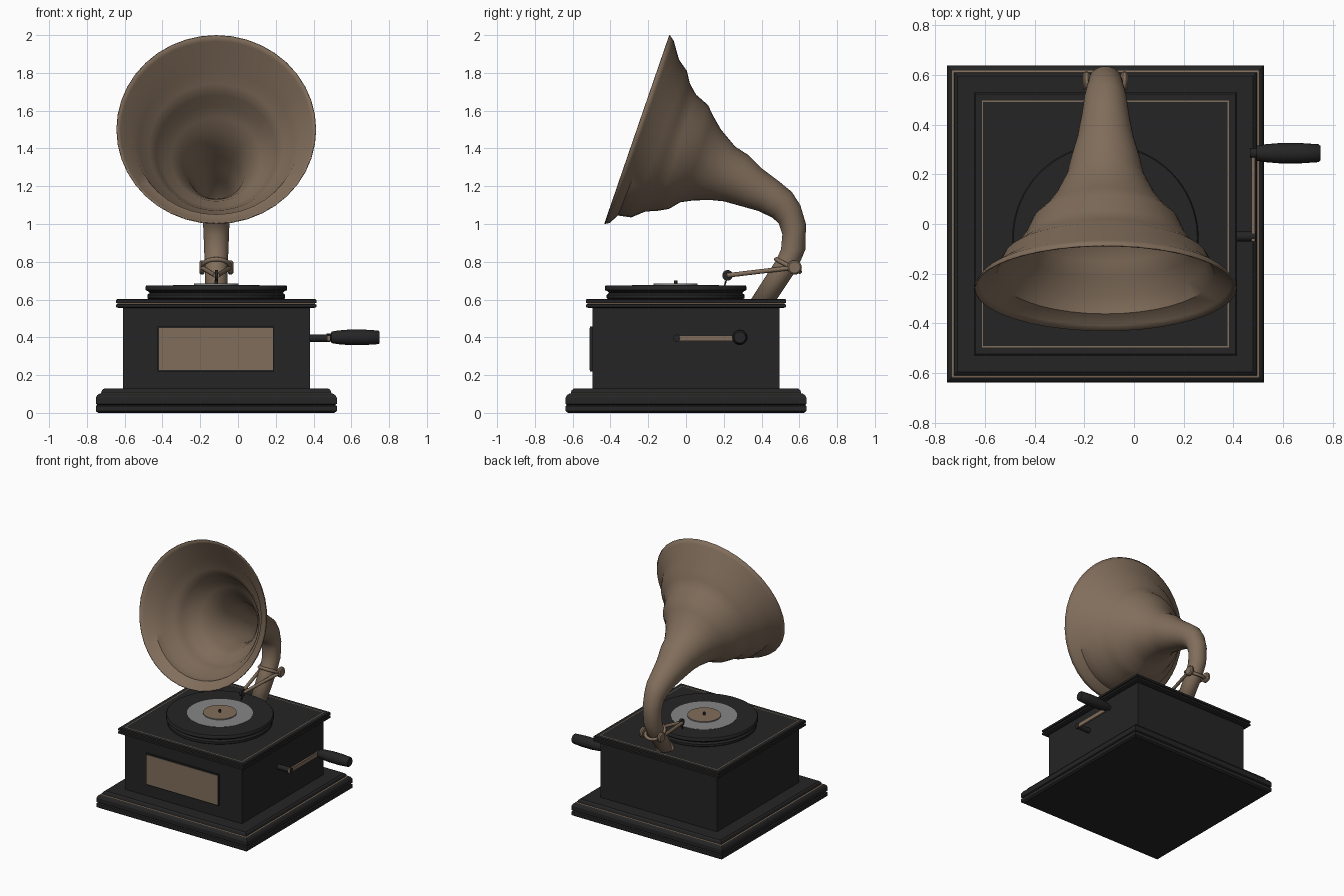
import bpy, bmesh, math
from mathutils import Matrix, Vector

cube = bpy.data.objects.get("Cube")
if cube:
    bpy.data.objects.remove(cube, do_unlink=True)

CX = -0.115  # centre line of the cabinet


def material(name, rgb):
    m = bpy.data.materials.new(name)
    m.use_nodes = True
    m.diffuse_color = (*rgb, 1)
    bsdf = next(n for n in m.node_tree.nodes if n.type == 'BSDF_PRINCIPLED')
    bsdf.inputs["Base Color"].default_value = (*rgb, 1)
    bsdf.inputs["Roughness"].default_value = 0.6
    return m


black = material("black lacquer", (0.018, 0.018, 0.018))
brass = material("dull brass", (0.22, 0.155, 0.105))
grey = material("record grey", (0.24, 0.24, 0.24))
MATS = (black, brass, grey)
K, B, G = range(3)


def finish(name, bm, smooth=True):
    bmesh.ops.remove_doubles(bm, verts=bm.verts, dist=1e-5)
    bmesh.ops.recalc_face_normals(bm, faces=bm.faces)
    mesh = bpy.data.meshes.new(name)
    bm.to_mesh(mesh)
    bm.free()
    for m in MATS:
        mesh.materials.append(m)
    ob = bpy.data.objects.new(name, mesh)
    bpy.context.collection.objects.link(ob)
    if smooth:
        bpy.ops.object.select_all(action='DESELECT')
        ob.select_set(True)
        bpy.context.view_layer.objects.active = ob
        bpy.ops.object.shade_smooth_by_angle(angle=math.radians(40))
    return ob


def skin(bm, rings, mats):
    """Bridge successive vertex rings; mats gives the colour of each band."""
    n = len(rings[0])
    for a, b, mat in zip(rings, rings[1:], mats):
        for i in range(n):
            j = (i + 1) % n
            bm.faces.new((a[i], a[j], b[j], b[i])).material_index = mat


def lathe(name, profile, place, seg=48, mat=K):
    """Turn (radius, height[, colour of the band ending here]); seg=4 makes square mouldings."""
    bm = bmesh.new()
    square = seg == 4
    scale, turn = (math.sqrt(2), math.pi / 4) if square else (1, 0)
    rings = []
    for p in profile:
        ring = []
        for i in range(seg):
            a = turn + math.tau * i / seg
            ring.append(bm.verts.new(place @ Vector(
                (p[0] * scale * math.cos(a), p[0] * scale * math.sin(a), p[1]))))
        rings.append(ring)
    skin(bm, rings, [p[2] if len(p) > 2 else mat for p in profile[1:]])
    return finish(name, bm, not square)


def box(name, lo, hi, mat):
    bm = bmesh.new()
    lo, hi = Vector(lo), Vector(hi)
    bmesh.ops.create_cube(bm, size=1, matrix=Matrix.Translation((lo + hi) / 2)
                          @ Matrix.Diagonal((*(hi - lo), 1)))
    for f in bm.faces:
        f.material_index = mat
    return finish(name, bm, False)


def along(start, direction):
    turn = Vector(direction).to_track_quat('Z', 'Y').to_matrix().to_4x4()
    return Matrix.Translation(start) @ turn


def rod(name, a, b, r, mat, seg=16):
    d = Vector(b) - Vector(a)
    return lathe(name, [(0, 0), (r, 0), (r, d.length), (0, d.length)], along(a, d), seg, mat)


centre = Matrix.Translation((CX, 0, 0))

# Cabinet: moulded base, plain body, grooved lid with brass inlay
lathe("base", [(0, 0), (.625, 0), (.638, .01), (.638, .036), (.63, .042), (.638, .048),
               (.638, .08), (.63, .094), (.618, .102), (.61, .104, B), (.605, .12),
               (.595, .128), (0, .128)], centre, 4)
lathe("cabinet_body", [(0, .12), (.495, .12), (.495, .56), (0, .56)], centre, 4)
lathe("lid", [(0, .555), (.515, .555), (.53, .56), (.53, .574), (.522, .576),
              (.522, .581, B), (.53, .583), (.53, .598), (.524, .603), (.497, .603),
              (.492, .603, B), (0, .603)], centre, 4)

# Front panel
box("panel_frame", (-.425, -.508, .218), (.19, -.49, .458), K)
box("front_panel", (-.418, -.511, .226), (.184, -.5, .45), B)

# Turntable with record, label and spindle
deck = Matrix.Translation((CX, -.055, 0))
lathe("turntable", [(0, .6), (.355, .6), (.365, .608), (.365, .625), (.352, .635),
                    (.362, .645), (.375, .65), (.375, .668), (.37, .675), (.23, .675),
                    (.23, .677, G), (.117, .677, G), (.117, .684, G), (0, .684, B)], deck, 64)
rod("spindle", (CX, -.055, .68), (CX, -.055, .702), .009, K)

# Horn: each station gives the outer and inner edge (y, z) of the bend
stations = [
    ((-.085, 2.0), (-.43, 1.0)), ((-.065, 1.97), (-.405, 1.005)),
    ((-.037, 1.87), (-.36, 1.045)), ((.005, 1.81), (-.29, 1.035)),
    ((.02, 1.745), (-.215, 1.066)), ((.053, 1.685), (-.15, 1.07)),
    ((.116, 1.63), (-.09, 1.08)), ((.148, 1.565), (-.03, 1.115)),
    ((.185, 1.5), (.04, 1.125)), ((.26, 1.41), (.13, 1.127)),
    ((.33, 1.365), (.2, 1.12)), ((.4, 1.295), (.29, 1.095)),
    ((.487, 1.23), (.38, 1.07)), ((.56, 1.17), (.455, 1.035)),
    ((.605, 1.1), (.49, 1.005)), ((.635, 1.0), (.51, .945)),
    ((.632, .865), (.503, .865)), ((.59, .765), (.475, .805)),
    ((.44, .54), (.34, .595)),
]
bm = bmesh.new()
rings = []
for outer, inner in stations:
    o, i = Vector((CX, *outer)), Vector((CX, *inner))
    mid, arm = (o + i) / 2, (o - i) / 2
    side = Vector((arm.length, 0, 0))
    rings.append([bm.verts.new(mid + arm * math.cos(t) + side * math.sin(t))
                  for t in (math.tau * k / 40 for k in range(40))])
skin(bm, rings, [B] * len(rings))
horn = finish("horn", bm)
wall = horn.modifiers.new("wall", 'SOLIDIFY')
wall.thickness = .006
wall.offset = -1

# Collar on the horn pipe, with a forked tone arm reaching the sound box
bpy.ops.mesh.primitive_torus_add(major_segments=32, minor_segments=10, major_radius=.07,
                                 minor_radius=.012, location=(CX, .54, .78),
                                 rotation=(math.radians(-28), 0, 0))
collar = bpy.context.object
collar.name = "collar"
collar.data.materials.append(brass)
bpy.ops.object.shade_smooth_by_angle(angle=math.radians(60))
for label, s in (("left", 1), ("right", -1)):
    lathe(label + "_collar_knob", [(0, -.014), (.03, -.014), (.038, -.006), (.038, .006),
                                   (.03, .014), (0, .014)],
          along((CX + s * .076, .575, .77), (s, 0, 0)), 24, B)
    rod(label + "_tone_arm", (CX + s * .076, .57, .77), (CX + s * .006, .22, .728), .012, B)
rod("sound_box", (CX - .008, .22, .728), (CX + .008, .22, .728), .028, K, 24)
rod("needle", (CX, .215, .71), (CX, .205, .675), .004, K, 8)

# Winding crank on the left side
rod("crank_shaft", (.37, -.05, .395), (.49, -.05, .395), .02, K)
box("crank_arm", (.474, -.07, .38), (.488, .29, .411), B)
lathe("crank_handle", [(0, -.02), (.02, -.02), (.02, .005), (.03, .006), (.036, .04),
                       (.041, .1), (.041, .18), (.036, .255), (.03, .262), (0, .262)],
      along((.488, .285, .4), (1, 0, 0)), 20, K)
